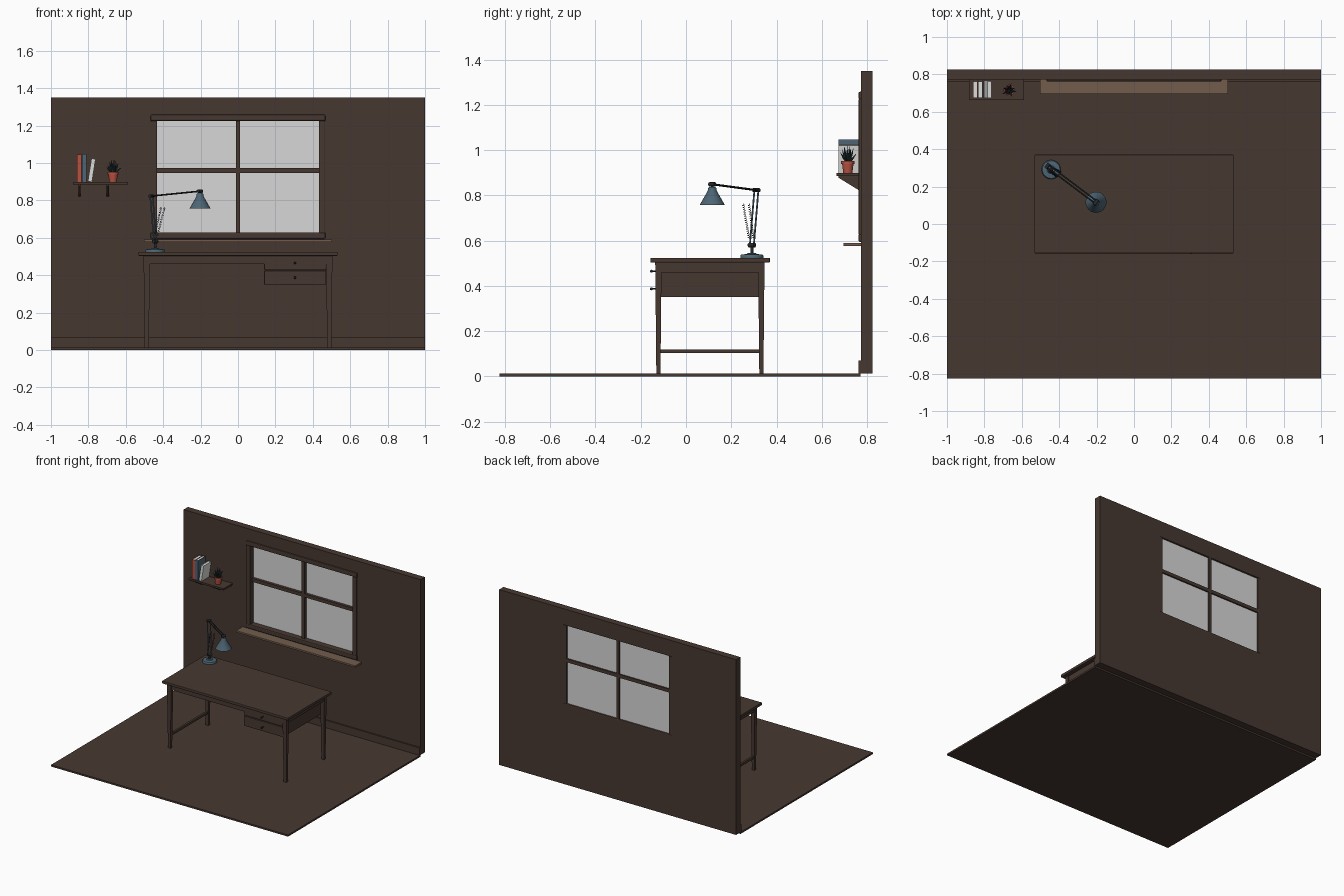
import bpy, bmesh, math, random
from mathutils import Vector, Matrix

if "Cube" in bpy.data.objects:
    bpy.data.objects.remove(bpy.data.objects["Cube"])

random.seed(4)


def mat(name, r, g, b):
    m = bpy.data.materials.new(name)
    m.diffuse_color = (r, g, b, 1)
    m.use_nodes = True
    m.node_tree.nodes["Principled BSDF"].inputs["Base Color"].default_value = m.diffuse_color
    return m


WOOD = mat("dark_brown", .062, .039, .030)
SILL = mat("light_brown", .17, .11, .073)
GLASS = mat("pale_grey", .68, .68, .68)
BLUE = mat("slate_blue", .075, .13, .175)
RED = mat("terracotta", .48, .085, .055)
DARK = mat("charcoal", .02, .022, .025)
LEAF = mat("dark_green", .02, .04, .045)
PAPER = mat("paper", .72, .72, .70)


def finish(name, bm, m, smooth=False):
    bmesh.ops.recalc_face_normals(bm, faces=bm.faces)
    me = bpy.data.meshes.new(name)
    bm.to_mesh(me)
    bm.free()
    me.materials.append(m)
    o = bpy.data.objects.new(name, me)
    bpy.context.collection.objects.link(o)
    if smooth:
        bpy.context.view_layer.objects.active = o
        o.select_set(True)
        bpy.ops.object.shade_smooth_by_angle(angle=math.radians(40))
        o.select_set(False)
    return o


def box(name, x0, x1, y0, y1, z0, z1, m=WOOD, bevel=0, taper=1):
    """Box from limits; taper shrinks the bottom face about its centre."""
    bm = bmesh.new()
    bmesh.ops.create_cube(bm, size=1)
    for v in bm.verts:
        k = taper if v.co.z < 0 else 1
        v.co = ((x0 + x1) / 2 + v.co.x * k * (x1 - x0),
                (y0 + y1) / 2 + v.co.y * k * (y1 - y0),
                (z0 + z1) / 2 + v.co.z * (z1 - z0))
    if bevel:
        bmesh.ops.bevel(bm, geom=bm.edges[:], offset=bevel, segments=2,
                        profile=.5, affect='EDGES')
    return finish(name, bm, m)


def lathe(name, profile, loc, m, n=32):
    """Spin (radius, height) points around z."""
    bm = bmesh.new()
    vs = [bm.verts.new((r, 0, z)) for r, z in profile]
    es = [bm.edges.new(p) for p in zip(vs, vs[1:])]
    bmesh.ops.spin(bm, geom=vs + es, cent=(0, 0, 0), axis=(0, 0, 1),
                   angle=math.tau, steps=n)
    bmesh.ops.remove_doubles(bm, verts=bm.verts, dist=1e-5)
    bmesh.ops.translate(bm, verts=bm.verts, vec=loc)
    return finish(name, bm, m, True)


def rod(name, a, b, r, m, r2=None, n=12):
    a, b = Vector(a), Vector(b)
    bm = bmesh.new()
    rot = (b - a).to_track_quat('Z', 'Y').to_matrix().to_4x4()
    bmesh.ops.create_cone(bm, cap_ends=True, segments=n, radius1=r,
                          radius2=r if r2 is None else r2, depth=(b - a).length,
                          matrix=Matrix.Translation((a + b) / 2) @ rot)
    return finish(name, bm, m, True)


def ball(name, c, r, m):
    bm = bmesh.new()
    bmesh.ops.create_uvsphere(bm, u_segments=16, v_segments=10, radius=r,
                              matrix=Matrix.Translation(c))
    return finish(name, bm, m, True)


# room: floor, wall with a window hole, baseboard
box("floor", -1, 1, -.825, .77, 0, .013)
wall = box("wall", -1, 1, .773, .825, .013, 1.35)
cut = box("window_cutter", -.455, .455, .7, .9, .605, 1.248)
cut.hide_render = True
cut.hide_viewport = True
mod = wall.modifiers.new("window_hole", 'BOOLEAN')
mod.operation = 'DIFFERENCE'
mod.object = cut
mod.solver = 'EXACT'
box("baseboard", -1, 1, .762, .773, .013, .07)

# window: frame, glazing bars, glass, sill
for s, n in ((-1, "left"), (1, "right")):
    xs = sorted((s * .432, s * .465))
    box(f"window_frame_{n}", *xs, .763, .825, .625, 1.226, bevel=.004)
box("window_frame_top", -.468, .468, .762, .825, 1.224, 1.258, bevel=.007)
box("window_frame_bottom", -.468, .468, .762, .825, .594, .629, bevel=.007)
box("window_bar_vertical", -.012, .012, .785, .823, .627, 1.226)
box("window_bar_horizontal", -.434, .434, .785, .823, .947, .973)
box("window_glass", -.434, .434, .806, .812, .626, 1.228, GLASS)
box("window_sill", -.503, .503, .695, .774, .576, .590, SILL, .002)

# desk: top, tapered legs, aprons, left stretcher
box("desk_top", -.532, .532, -.157, .371, .503, .524, bevel=.004)
for x, nx in ((-.488, "left"), (.488, "right")):
    for y, ny in ((-.122, "front"), (.333, "back")):
        box(f"desk_leg_{ny}_{nx}", x - .017, x + .017, y - .014, y + .014,
            .012, .505, taper=.65)
    box(f"desk_apron_{nx}", x - .011, x + .011, -.122, .333, .46, .504)
for y, ny in ((-.122, "front"), (.333, "back")):
    box(f"desk_apron_{ny}", -.488, .488, y - .009, y + .009, .46, .504)
box("desk_stretcher", -.496, -.480, -.118, .330, .103, .120)

# drawers with knobs
box("drawer_case", .145, .468, -.112, .325, .35, .503)
for z0, z1, n in ((.43, .50, "upper"), (.35, .424, "lower")):
    box(f"drawer_front_{n}", .14, .470, -.127, -.108, z0, z1, bevel=.002)
    zc = (z0 + z1) / 2
    rod(f"drawer_knob_stem_{n}", (.305, -.125, zc), (.305, -.150, zc), .003, DARK)
    ball(f"drawer_knob_{n}", (.305, -.153, zc), .0065, DARK)

# lamp: base, post, jointed double arms
P = Vector((.6, .8, 0))
foot = Vector((-.443, .291, .580))
elbow = Vector((-.463, .311, .823))
head = Vector((-.203, .116, .849))
lathe("lamp_base", [(0, .524), (.051, .524), (.051, .533), (.047, .538),
                    (.022, .541), (.018, .546), (0, .546)], (foot.x, foot.y, 0), BLUE)
rod("lamp_post", (foot.x, foot.y, .54), foot, .007, DARK)
for c, r, n in ((foot, .010, "foot"), (elbow, .009, "elbow"), (head, .009, "head")):
    rod(f"lamp_joint_{n}", c - P * .016, c + P * .016, r, DARK, n=16)
for s, n in ((-1, "a"), (1, "b")):
    o = P * .011 * s
    rod(f"lamp_lower_arm_{n}", foot + o, elbow + o, .004, BLUE)
    rod(f"lamp_upper_arm_{n}", elbow + o * .7, head + o * .7, .004, DARK)

# lamp springs, coiled beside the lower arm
for s, n in ((-1, "a"), (1, "b")):
    a = foot + P * .012 * s + Vector((.004, -.003, .03))
    b = Vector((-.402, .265, .762)) + P * .016 * s
    d = (b - a).normalized()
    u = d.cross(P).normalized()
    w = d.cross(u)
    cu = bpy.data.curves.new(f"lamp_spring_{n}", 'CURVE')
    cu.dimensions = '3D'
    cu.bevel_depth = .0012
    cu.bevel_resolution = 0
    sp = cu.splines.new('POLY')
    N = 160
    sp.points.add(N)
    for i in range(N + 1):
        t = math.tau * i / 10
        p = a.lerp(b, i / N) + (u * math.cos(t) + w * math.sin(t)) * .0045
        sp.points[i].co = (*p, 1)
    cu.materials.append(DARK)
    bpy.context.collection.objects.link(bpy.data.objects.new(cu.name, cu))

# lamp shade, hollow, and its neck
lathe("lamp_shade", [(0, .838), (.014, .838), (.018, .832), (.019, .822), (.056, .757),
                     (.053, .757), (.016, .820), (0, .824)], (head.x, head.y, 0), BLUE)
rod("lamp_neck", (head.x, head.y, .836), head, .006, DARK)

# wall shelf with triangular brackets
box("shelf", -.882, -.587, .664, .773, .885, .898)
for x, n in ((-.848, "left"), (-.697, "right")):
    bm = bmesh.new()
    vs = [bm.verts.new((x - .006, y, z)) for y, z in
          ((.674, .886), (.773, .886), (.773, .820), (.762, .824), (.674, .878))]
    f = bm.faces.new(vs)
    g = bmesh.ops.extrude_face_region(bm, geom=[f])
    bmesh.ops.translate(bm, vec=(.012, 0, 0),
                        verts=[v for v in g["geom"] if isinstance(v, bmesh.types.BMVert)])
    finish(f"shelf_bracket_{n}", bm, WOOD)


# books: two covers, a spine and a paper block, optionally leaning
def book(name, x, w, h, m, lean=0):
    y0, y1, z, t = .674, .766, .898, .003
    parts = [box(name + "_cover_left", x, x + t, y0, y1, z, z + h, m),
             box(name + "_cover_right", x + w - t, x + w, y0, y1, z, z + h, m),
             box(name + "_spine", x, x + w, y0, y0 + t, z, z + h, m),
             box(name + "_pages", x + t, x + w - t, y0 + t, y1 - .003,
                 z + .003, z + h - .003, PAPER)]
    pivot = Matrix.Translation((x + w, 0, z))
    for o in parts:
        o.data.transform(pivot @ Matrix.Rotation(lean, 4, 'Y') @ pivot.inverted())


book("red_book", -.862, .026, .148, RED)
book("blue_book", -.834, .024, .150, BLUE)
book("pale_book", -.803, .022, .124, PAPER, math.radians(9))

# potted plant
C = Vector((-.668, .715, 0))
lathe("plant_pot", [(0, .898), (.020, .898), (.025, .938), (.030, .938), (.030, .951),
                    (.025, .951), (.024, .942), (0, .942)], C, RED)
rod("plant_soil", C + Vector((0, 0, .938)), C + Vector((0, 0, .946)), .0245, DARK, n=24)
for i in range(14):
    a = math.tau * i * .382
    out = .010 + .034 * (i / 13)
    top = 1.024 - .045 * (i / 13) + random.uniform(-.006, .006)
    d = Vector((math.cos(a), math.sin(a), 0))
    p0 = C + d * .006 + Vector((0, 0, .942))
    p1 = C + d * (.006 + out * .45) + Vector((0, 0, .942 + (top - .942) * .55))
    p2 = C + d * out + Vector((0, 0, top))
    rod(f"plant_leaf_lower_{i}", p0, p1, .003, LEAF, .0045, 6)
    rod(f"plant_leaf_tip_{i}", p1, p2, .0045, LEAF, .0004, 6)
